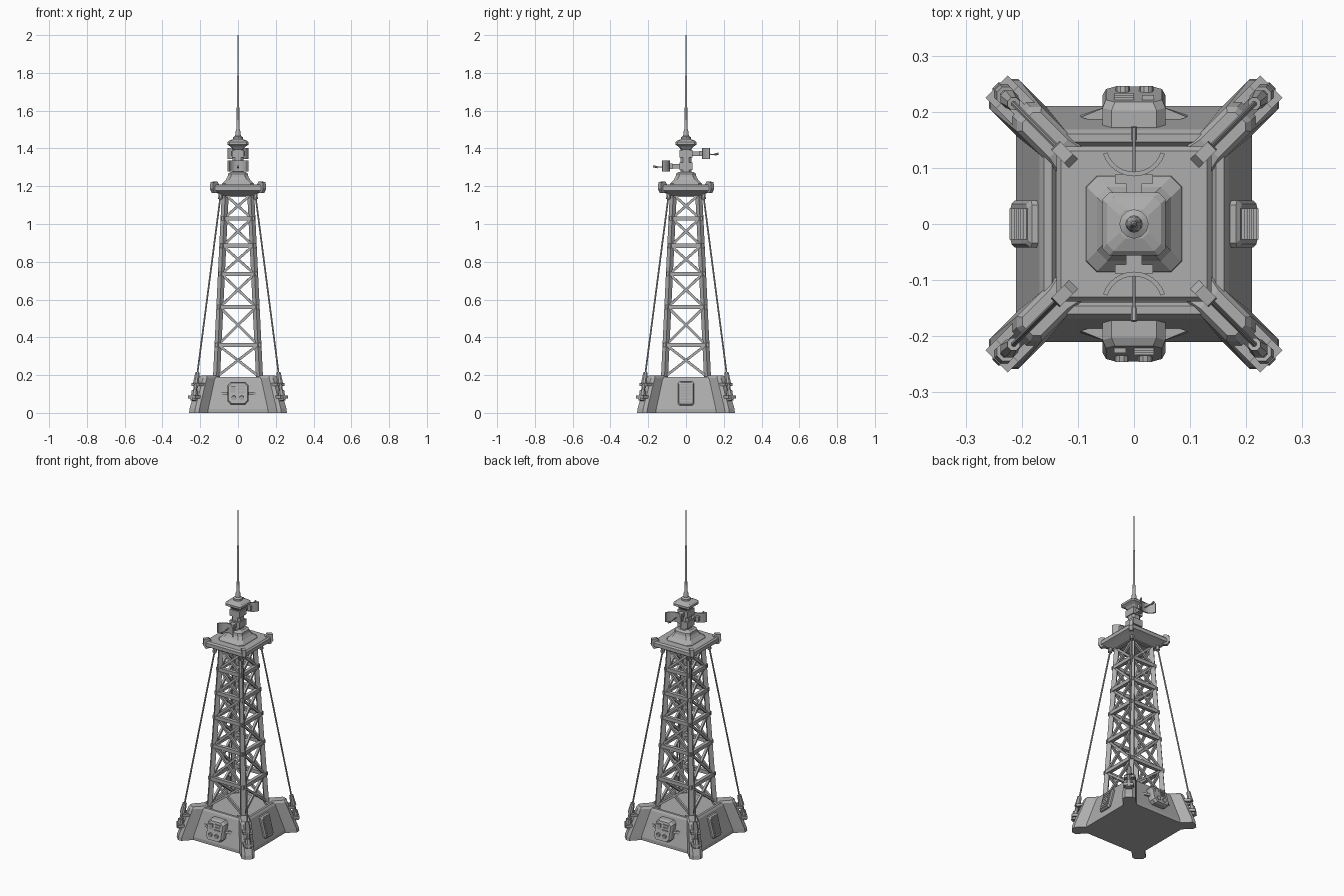
import bpy, bmesh
from math import pi, sin, cos, radians
from mathutils import Vector, Matrix

if "Cube" in bpy.data.objects:
    bpy.data.objects.remove(bpy.data.objects["Cube"], do_unlink=True)

grey = bpy.data.materials.new("steel grey")
grey.use_nodes = True
COLOUR = (0.42, 0.42, 0.42, 1)
grey.diffuse_color = COLOUR
grey.node_tree.nodes["Principled BSDF"].inputs["Base Color"].default_value = COLOUR


def finish(name, bm, smooth=False, turns=(0,)):
    """Make an object from bm, repeated at the given quarter turns about z."""
    mesh = bpy.data.meshes.new(name)
    bmesh.ops.recalc_face_normals(bm, faces=bm.faces)
    source = bm.verts[:] + bm.edges[:] + bm.faces[:]
    for t in turns:
        if t:
            copy = bmesh.ops.duplicate(bm, geom=source)["geom"]
            verts = [g for g in copy if isinstance(g, bmesh.types.BMVert)]
            bmesh.ops.rotate(bm, verts=verts, matrix=Matrix.Rotation(t * pi / 2, 3, 'Z'))
    bm.to_mesh(mesh)
    bm.free()
    obj = bpy.data.objects.new(name, mesh)
    obj.data.materials.append(grey)
    bpy.context.collection.objects.link(obj)
    if smooth:
        bpy.ops.object.select_all(action='DESELECT')
        bpy.context.view_layer.objects.active = obj
        obj.select_set(True)
        bpy.ops.object.shade_smooth_by_angle(angle=radians(40))
    return obj


def loft(bm, rings):
    """Skin a stack of equal point rings and close both ends."""
    rows = [[bm.verts.new(p) for p in ring] for ring in rings]
    n = len(rows[0])
    for a, b in zip(rows, rows[1:]):
        for i in range(n):
            bm.faces.new((a[i], a[(i + 1) % n], b[(i + 1) % n], b[i]))
    bm.faces.new(rows[0][::-1])
    bm.faces.new(rows[-1])


def square_stack(bm, levels, chamfer):
    """Stack of chamfered squares given as (half width, height)."""
    rings = []
    for h, z in levels:
        c = min(chamfer, h * 0.4)
        side = [(h, c - h), (h, h - c)]
        rings.append([Matrix.Rotation(k * pi / 2, 3, 'Z') @ Vector((x, y, z))
                      for k in range(4) for x, y in side])
    loft(bm, rings)


def beam(bm, p, q, r, sides=4, r2=None):
    p, q = Vector(p), Vector(q)
    rot = (q - p).to_track_quat('Z', 'Y').to_matrix().to_4x4()
    m = Matrix.Translation((p + q) / 2) @ rot @ Matrix.Rotation(pi / sides, 4, 'Z')
    bmesh.ops.create_cone(bm, cap_ends=True, segments=sides, radius1=r,
                          radius2=r if r2 is None else r2, depth=(q - p).length, matrix=m)


def box(bm, lo, hi):
    lo, hi = Vector(lo), Vector(hi)
    m = Matrix.Translation((lo + hi) / 2) @ Matrix.Diagonal((*(hi - lo), 1))
    bmesh.ops.create_cube(bm, size=1, matrix=m)


def diag(u, v, z):
    """Point at distance u along the corner diagonal, v across it."""
    return Vector(((u - v) * 0.7071, (u + v) * 0.7071, z))


ALL = (0, 1, 2, 3)
FRONT_BACK = (0, 2)

# Sloped base with a raised rim
bm = bmesh.new()
square_stack(bm, [(0.21, 0), (0.21, 0.02), (0.168, 0.178), (0.16, 0.19),
                  (0.146, 0.19), (0.14, 0.182)], 0.02)
finish("base", bm)

# Corner buttresses
bm = bmesh.new()
def fin_ring(u, v, c, z, inner=0.15):
    return [diag(*p, z) for p in ((inner, -v), (u - c, -v), (u, c - v),
                                  (u, v - c), (u - c, v), (inner, v))]
loft(bm, [fin_ring(0.345, 0.037, 0.016, 0), fin_ring(0.342, 0.037, 0.016, 0.022),
          fin_ring(0.278, 0.031, 0.014, 0.186), fin_ring(0.268, 0.023, 0.01, 0.198, 0.19)])
finish("corner_buttress", bm, turns=ALL)

# Guy cable anchors on the buttresses
low, high = diag(0.333, 0, 0.065), diag(0.303, 0, 0.215)
bm = bmesh.new()
beam(bm, low, low.lerp(high, 0.35), 0.018, 8)
beam(bm, low.lerp(high, 0.35), low.lerp(high, 0.6), 0.011, 8)
beam(bm, low.lerp(high, 0.6), high, 0.017, 8, 0.012)
for z in (0.085, 0.15):
    u = 0.345 - z * 0.4
    for v in (-0.02, 0.02):
        beam(bm, diag(u - 0.03, v, z), diag(u + 0.035, v, z), 0.011)
    beam(bm, diag(u + 0.028, -0.026, z), diag(u + 0.028, 0.026, z), 0.01)
finish("cable_anchor", bm, turns=ALL)

# Guy cables with their upper sockets
top = diag(0.128, 0, 1.165)
bm = bmesh.new()
beam(bm, high, top, 0.0048, 8)
beam(bm, top.lerp(high, 0.035), top, 0.012, 8)
finish("guy_cable", bm, smooth=True, turns=ALL)

# Lattice tower
def leg(z):
    return 0.114 - 0.047 * (z - 0.185) / 0.985

bm = bmesh.new()
beam(bm, (leg(0.18), leg(0.18), 0.18), (leg(1.17), leg(1.17), 1.17), 0.0185)
finish("tower_leg", bm, turns=ALL)

levels = [0.19, 0.36, 0.56, 0.735, 0.885, 1.03, 1.155]
rails, braces = bmesh.new(), bmesh.new()
for z in levels[1:]:
    x = leg(z)
    beam(rails, (-x - 0.013, -x - 0.004, z), (x + 0.013, -x - 0.004, z), 0.0155)
for a, b in zip(levels, levels[1:]):
    for s in (-1, 1):
        beam(braces, (s * leg(a), -leg(a), a), (-s * leg(b), -leg(b), b), 0.0095)
finish("tower_rail", rails, turns=ALL)
finish("cross_brace", braces, turns=ALL)

# Platform, its corner arms and stepped roof
bm = bmesh.new()
square_stack(bm, [(0.085, 1.15), (0.118, 1.168), (0.138, 1.178), (0.138, 1.2),
                  (0.13, 1.209)], 0.012)
finish("platform", bm)
bm = bmesh.new()
loft(bm, [[diag(u, v, z) for u, z in ((0.15, 1.205), (0.165, 1.225), (0.196, 1.222),
                                    (0.199, 1.185), (0.185, 1.163), (0.155, 1.168))]
          for v in (-0.011, 0.011)])
finish("platform_corner_arm", bm, turns=ALL)
bm = bmesh.new()
square_stack(bm, [(0.086, 1.205), (0.084, 1.214), (0.066, 1.232), (0.055, 1.25),
                  (0.052, 1.266), (0.04, 1.276)], 0.018)
finish("platform_roof", bm)

# Mast column and cap
bm = bmesh.new()
square_stack(bm, [(0.028, 1.27), (0.028, 1.395), (0.04, 1.41), (0.056, 1.42),
                  (0.056, 1.433), (0.048, 1.441), (0.026, 1.449)], 0.012)
finish("mast_column", bm)

# Antenna rod, spun from a stepped profile
bm = bmesh.new()
profile = [(0.026, 1.445), (0.026, 1.46), (0.015, 1.466), (0.013, 1.49), (0.009, 1.5),
           (0.007, 1.56), (0.0055, 1.78), (0.0028, 1.785), (0.0022, 2.0)]
loft(bm, [[(r * cos(k * pi / 6), r * sin(k * pi / 6), z) for k in range(12)]
          for r, z in profile])
finish("antenna_rod", bm, smooth=True)

# Curved reflectors on the front and back
def reflector(name, z, turn):
    bm = bmesh.new()
    def arc(r):
        return [(r * sin(a), -0.143 + r * cos(a))
                for a in (radians(72) * k / 6 for k in range(-6, 7))]
    outline = arc(0.058) + arc(0.05)[::-1]
    loft(bm, [[(x, y, h) for x, y in outline] for h in (z - 0.029, z + 0.029)])
    box(bm, (-0.034, -0.088, z - 0.014), (0.034, -0.072, z + 0.014))
    box(bm, (-0.014, -0.078, z - 0.012), (0.014, -0.02, z + 0.012))
    box(bm, (-0.033, -0.034, z - 0.02), (0.033, 0.034, z + 0.02))
    beam(bm, (0, -0.085, z), (0, -0.158, z - 0.006), 0.003, 6)
    beam(bm, (0, -0.15, z - 0.006), (0, -0.173, z), 0.006, 8)
    bmesh.ops.rotate(bm, verts=bm.verts, matrix=Matrix.Rotation(turn, 3, 'Z'))
    finish(name, bm)

reflector("front_reflector", 1.306, 0)
reflector("back_reflector", 1.373, pi)

# Control boxes on the front and back slopes
def slope(z, out):
    return -0.215 + 0.26 * z - out

bm = bmesh.new()
def panel_ring(w, lo, hi, c, out):
    pts = ((-w, lo + c), (-w + c, lo), (w - c, lo), (w, lo + c),
           (w, hi - c), (w - c, hi), (c - w, hi), (-w, hi - c))
    return [(x, slope(z, out), z) for x, z in pts]
loft(bm, [panel_ring(0.056, 0.045, 0.163, 0.016, -0.02), panel_ring(0.056, 0.045, 0.163, 0.016, 0.03),
          panel_ring(0.05, 0.051, 0.157, 0.016, 0.043)])
for x in (-0.022, 0.02):
    beam(bm, (x, slope(0.08, 0.03), 0.08), (x, slope(0.08, 0.051), 0.078), 0.013, 10)
box(bm, (-0.036, slope(0.12, 0.046), 0.1), (-0.014, slope(0.12, 0.02), 0.142))
for z in (0.11, 0.125, 0.14):
    box(bm, (0, slope(z, 0.047), z - 0.004), (0.036, slope(z, 0.02), z + 0.004))
for s in (-1, 1):
    loft(bm, [[(s * 0.05, slope(0.1, 0.02), z), (s * 0.095, slope(z, 0.004), z),
               (s * 0.05, slope(z, -0.01), z)] for z in (0.095, 0.11)])
finish("control_box", bm, turns=FRONT_BACK)

# Louvred vents on the side slopes
bm = bmesh.new()
loft(bm, [panel_ring(0.042, 0.04, 0.167, 0.008, -0.02), panel_ring(0.042, 0.04, 0.167, 0.008, 0.01),
          panel_ring(0.036, 0.046, 0.161, 0.008, 0.017)])
for k in range(7):
    z = 0.058 + k * 0.0152
    beam(bm, (-0.028, slope(z, 0.017), z), (0.028, slope(z, 0.017), z), 0.007)
bmesh.ops.rotate(bm, verts=bm.verts, matrix=Matrix.Rotation(pi / 2, 3, 'Z'))
finish("side_vent", bm, turns=FRONT_BACK)
